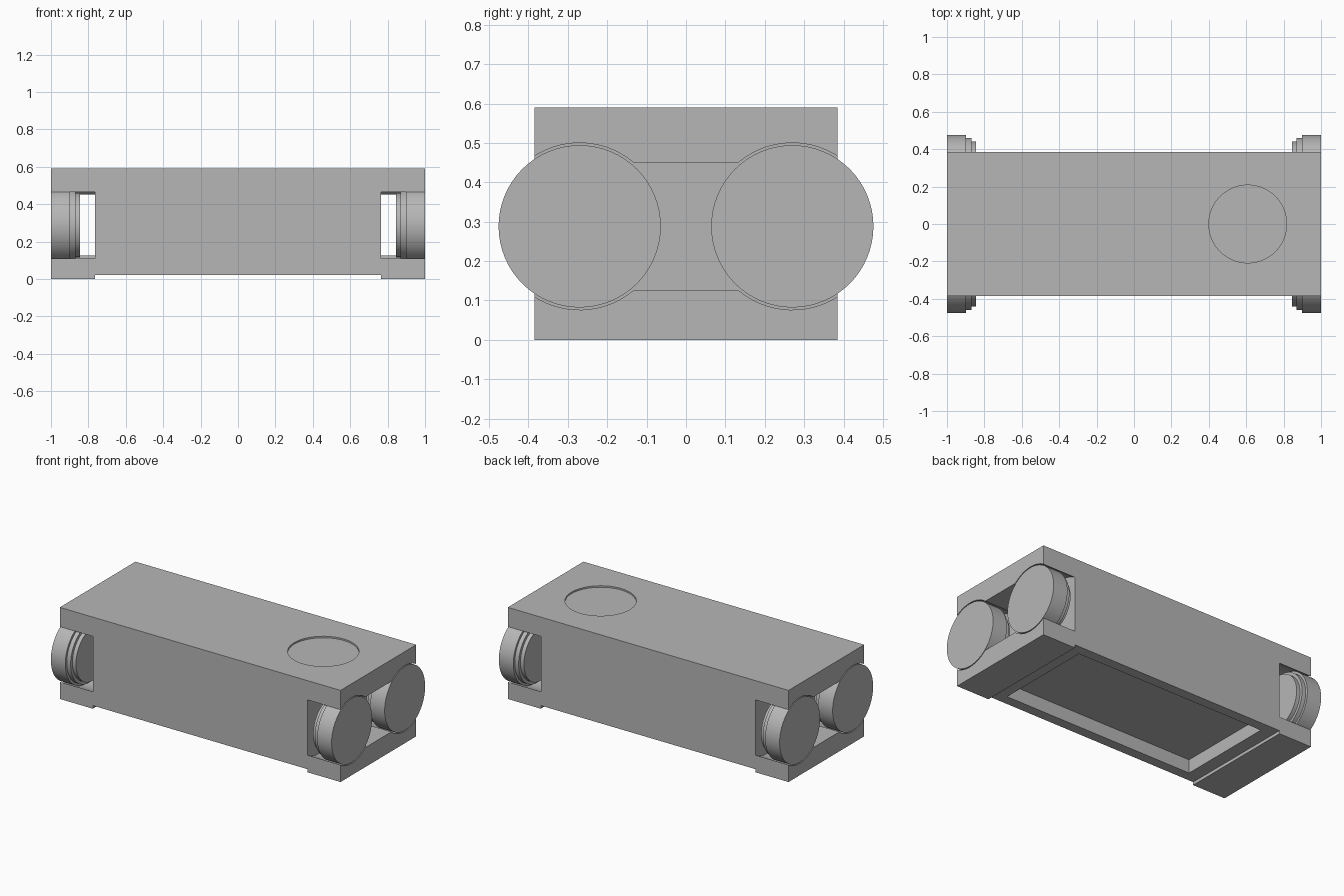
import bpy, bmesh
from math import cos, sin, radians, pi
from mathutils import Matrix

if "Cube" in bpy.data.objects:
    bpy.data.objects.remove(bpy.data.objects["Cube"], do_unlink=True)

grey = bpy.data.materials.new("plain grey")
grey.use_nodes = True
COLOUR = (0.47, 0.47, 0.47, 1)
grey.diffuse_color = COLOUR
grey.node_tree.nodes["Principled BSDF"].inputs["Base Color"].default_value = COLOUR

LENGTH, HALF_Y, HEIGHT = 1.0, 0.385, 0.59
WHEEL_Y, WHEEL_Z = 0.27, 0.288
STEP_X = 0.765


def finish(name, bm):
    bmesh.ops.recalc_face_normals(bm, faces=bm.faces)
    mesh = bpy.data.meshes.new(name)
    bm.to_mesh(mesh)
    bm.free()
    mesh.materials.append(grey)
    obj = bpy.data.objects.new(name, mesh)
    bpy.context.collection.objects.link(obj)
    return obj


def prism(name, points, direction):
    """Extrude a closed outline along a direction."""
    bm = bmesh.new()
    face = bm.faces.new([bm.verts.new(p) for p in points])
    new = bmesh.ops.extrude_face_region(bm, geom=[face])["geom"]
    verts = [v for v in new if isinstance(v, bmesh.types.BMVert)]
    bmesh.ops.translate(bm, verts=verts, vec=direction)
    return finish(name, bm)


def block(name, half_x, half_y, low, high):
    corners = [(sx * half_x, sy * half_y, low)
               for sx, sy in ((-1, -1), (1, -1), (1, 1), (-1, 1))]
    return prism(name, corners, (0, 0, high - low))


def carve(obj, cutter):
    mod = obj.modifiers.new("cut", "BOOLEAN")
    mod.operation = "DIFFERENCE"
    mod.solver = "EXACT"
    mod.object = cutter
    bpy.context.view_layer.objects.active = obj
    bpy.ops.object.modifier_apply(modifier=mod.name)
    bpy.data.objects.remove(cutter, do_unlink=True)


def smooth(obj):
    bpy.ops.object.select_all(action="DESELECT")
    obj.select_set(True)
    bpy.context.view_layer.objects.active = obj
    bpy.ops.object.shade_smooth_by_angle(angle=radians(30))


# Main body with a raised underside between the two end feet
body = block("body", LENGTH, HALF_Y, 0, HEIGHT)
carve(body, block("underside_cutter", STEP_X, 0.5, -0.1, 0.02))

# Rectangular compartment underneath
carve(body, block("compartment_cutter", 0.68, 0.32, -0.05, 0.107))

# Shallow round recess on top
disc = [(0.608 + 0.208 * cos(2 * pi * i / 64), 0.208 * sin(2 * pi * i / 64), HEIGHT - 0.01)
        for i in range(64)]
carve(body, prism("top_recess_cutter", disc, (0, 0, 0.1)))

# Wheel pockets: two round clearances joined by a flat channel
arc = [radians(-130 + 260 * i / 48) for i in range(49)]
pocket = [(WHEEL_Y + 0.212 * cos(a), WHEEL_Z + 0.212 * sin(a)) for a in arc]
pocket += [(-y, z) for y, z in reversed(pocket)]
for side in (1, -1):
    outline = [(side * STEP_X, y, z) for y, z in pocket]
    carve(body, prism("pocket_cutter", outline, (side * 0.4, 0, 0)))
smooth(body)

# Stepped wheels: (distance from the middle, radius)
RIM = [(0.845, 0), (0.845, 0.172), (0.87, 0.172), (0.87, 0.191),
       (0.897, 0.191), (0.897, 0.206), (1.0, 0.206), (1.0, 0)]
for side, side_name in ((1, "left"), (-1, "right")):
    for end, end_name in ((-1, "front"), (1, "back")):
        bm = bmesh.new()
        verts = [bm.verts.new((side * x, 0, r)) for x, r in RIM]
        edges = [bm.edges.new(pair) for pair in zip(verts, verts[1:])]
        bmesh.ops.spin(bm, geom=verts + edges, cent=(0, 0, 0), axis=(1, 0, 0),
                       angle=2 * pi, steps=64)
        bmesh.ops.remove_doubles(bm, verts=bm.verts, dist=0.0005)
        bmesh.ops.transform(bm, verts=bm.verts,
                            matrix=Matrix.Translation((0, end * WHEEL_Y, WHEEL_Z)))
        smooth(finish(f"{end_name}_{side_name}_wheel", bm))
